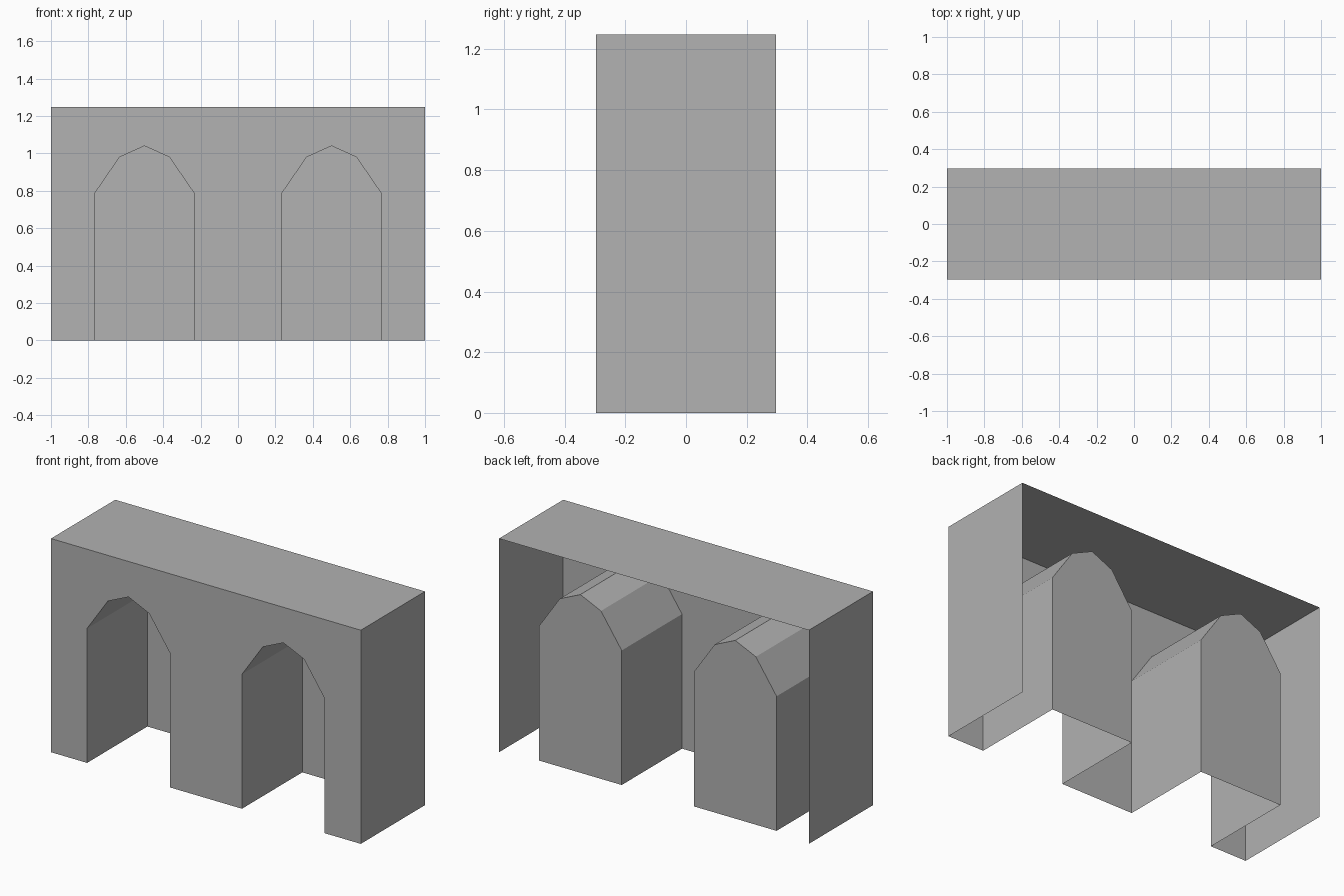
import bpy

if "Cube" in bpy.data.objects:
    bpy.data.objects.remove(bpy.data.objects["Cube"])

W, D, H = 1.0, 0.296, 1.247      # half width, half depth, height
CAP_Y = 0.26                     # back end of the arch recesses

stone = bpy.data.materials.new("grey stone")
stone.diffuse_color = (0.445, 0.445, 0.445, 1)
stone.use_nodes = True
stone.node_tree.nodes["Principled BSDF"].inputs["Base Color"].default_value = stone.diffuse_color


def arch(cx):
    """Pointed arch outline from left foot to right foot, as (x, z)."""
    pts = [(-0.267, 0), (-0.267, 0.785), (-0.133, 0.98), (0, 1.04),
           (0.133, 0.98), (0.267, 0.785), (0.267, 0)]
    return [(cx + x, z) for x, z in pts]


def sheet(name, verts, faces):
    mesh = bpy.data.meshes.new(name)
    mesh.from_pydata(verts, [], faces)
    mesh.materials.append(stone)
    obj = bpy.data.objects.new(name, mesh)
    bpy.context.collection.objects.link(obj)
    return obj


# Front wall: one flat face whose lower edge follows both arches
outline = [(-W, 0)] + arch(-0.5) + arch(0.5) + [(W, 0), (W, H), (-W, H)]
# listed left to right along the bottom, so it faces -y
sheet("front_wall", [(x, -D, z) for x, z in outline], [range(len(outline))])

# Top slab
sheet("top", [(-W, -D, H), (W, -D, H), (W, D, H), (-W, D, H)], [(0, 1, 2, 3)])

# End walls; the back and the base stay open
for name, s in (("left_wall", -1), ("right_wall", 1)):
    quad = [(s * W, -D, 0), (s * W, D, 0), (s * W, D, H), (s * W, -D, H)]
    sheet(name, quad, [(0, 1, 2, 3)[::s]])

# Arched recesses: sides and vault, closed by a back panel, open at the floor
for name, cx in (("left_recess", -0.5), ("right_recess", 0.5)):
    prof = arch(cx)
    n = len(prof)
    verts = [(x, y, z) for y in (-D, CAP_Y) for x, z in prof]
    faces = [(i, i + 1, n + i + 1, n + i) for i in range(n - 1)]
    faces.append(tuple(range(n, 2 * n))[::-1])
    sheet(name, verts, faces)
